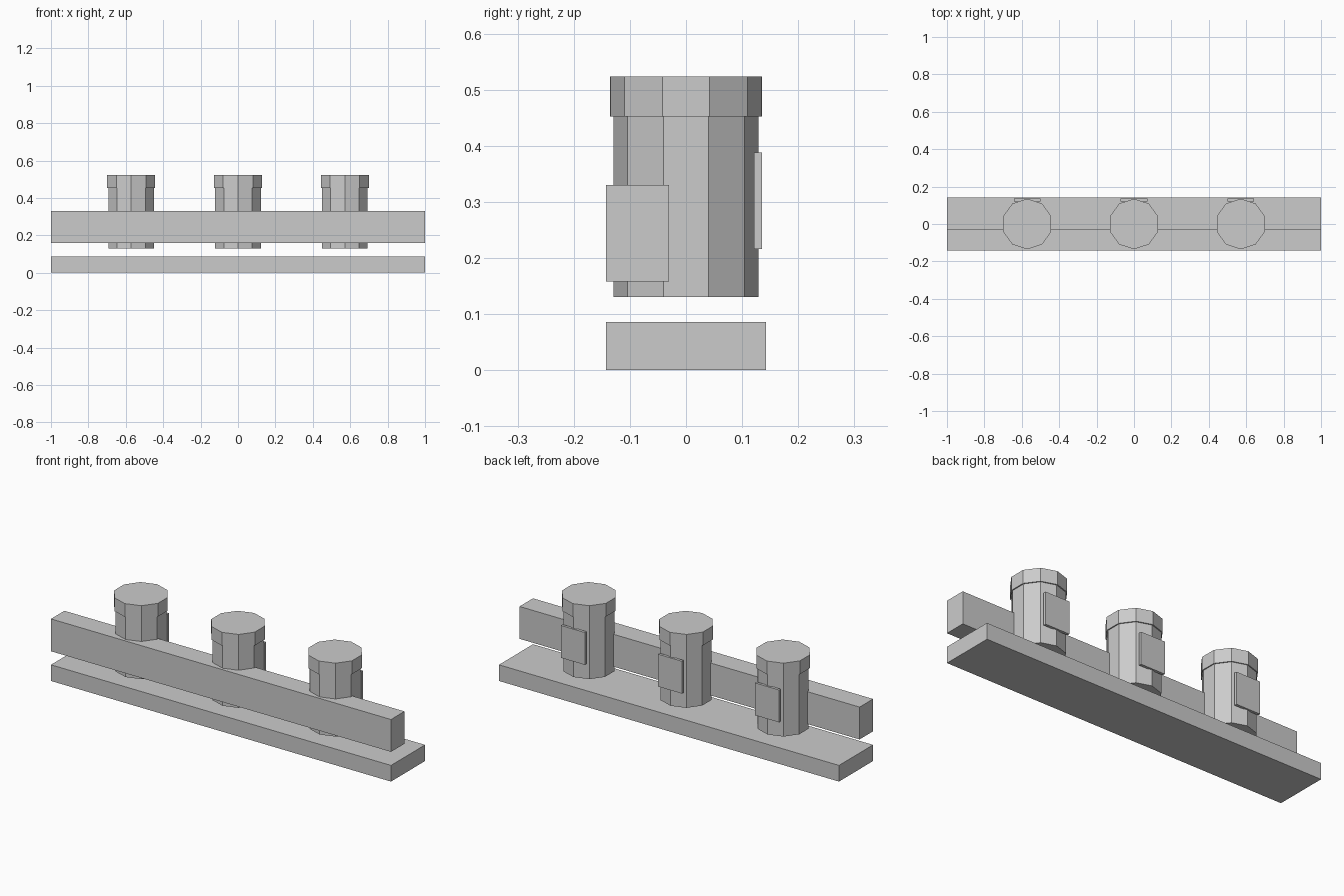
import bpy, bmesh, math
from mathutils import Matrix

if "Cube" in bpy.data.objects:
    bpy.data.objects.remove(bpy.data.objects["Cube"])


def finish(name, bm):
    mesh = bpy.data.meshes.new(name)
    bm.to_mesh(mesh)
    bm.free()
    obj = bpy.data.objects.new(name, mesh)
    bpy.context.collection.objects.link(obj)
    return obj


def box(name, lo, hi):
    bm = bmesh.new()
    size = [b - a for a, b in zip(lo, hi)]
    mid = [(a + b) / 2 for a, b in zip(lo, hi)]
    bmesh.ops.create_cube(bm, size=1, matrix=Matrix.Translation(mid) @ Matrix.Diagonal((*size, 1)))
    return finish(name, bm)


def turned(name, x, profile, sides=10):
    # Stack of rings (radius, z), corners pointing along y, capped both ends
    bm = bmesh.new()
    rings = []
    for r, z in profile:
        angles = [math.pi / 2 + 2 * math.pi * i / sides for i in range(sides)]
        rings.append([bm.verts.new((x + r * math.cos(a), r * math.sin(a), z)) for a in angles])
    for low, high in zip(rings, rings[1:]):
        for i in range(sides):
            j = (i + 1) % sides
            bm.faces.new((low[i], low[j], high[j], high[i]))
    bm.faces.new(rings[0][::-1])
    bm.faces.new(rings[-1])
    return finish(name, bm)


# Shelf board and front retaining rail
box("shelf_board", (-1, -0.143, 0), (1, 0.143, 0.086))
box("front_rail", (-1, -0.143, 0.158), (1, -0.03, 0.33))

# Three jars with wider lids and a label plate at the back
JAR = [(0.129, 0.13), (0.129, 0.452), (0.135, 0.452), (0.135, 0.523)]
for i, x in enumerate((-0.571, 0, 0.571), 1):
    turned(f"jar_{i}", x, JAR)
    box(f"jar_label_{i}", (x - 0.071, 0.121, 0.216), (x + 0.071, 0.135, 0.388))
